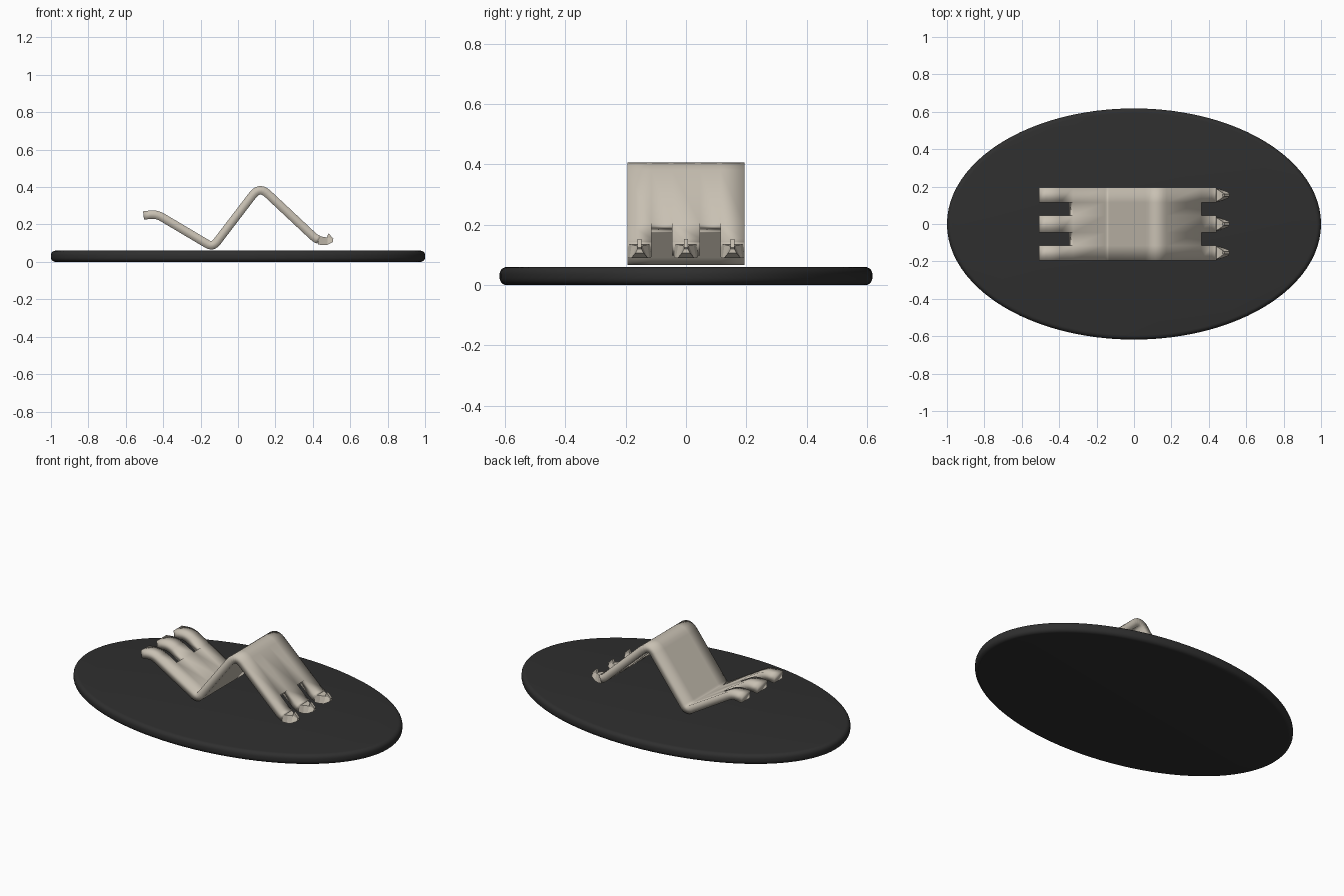
import bpy, bmesh, math
from mathutils import Vector

if "Cube" in bpy.data.objects:
    bpy.data.objects.remove(bpy.data.objects["Cube"])


def material(name, rgb):
    m = bpy.data.materials.new(name)
    m.diffuse_color = (*rgb, 1)
    m.use_nodes = True
    m.node_tree.nodes["Principled BSDF"].inputs["Base Color"].default_value = m.diffuse_color
    return m


DARK = material("charcoal", (0.028, 0.028, 0.028))
BEIGE = material("warm_beige", (0.58, 0.53, 0.45))


def add_object(name, bm, mat):
    bmesh.ops.recalc_face_normals(bm, faces=bm.faces)
    me = bpy.data.meshes.new(name)
    bm.to_mesh(me)
    bm.free()
    me.materials.append(mat)
    ob = bpy.data.objects.new(name, me)
    bpy.context.collection.objects.link(ob)
    return ob


def smooth(ob, angle):
    bpy.ops.object.select_all(action='DESELECT')
    ob.select_set(True)
    bpy.context.view_layer.objects.active = ob
    bpy.ops.object.shade_smooth_by_angle(angle=math.radians(angle))


# Oval base plate with a rounded rim
RX, RY, H, R = 1.0, 0.618, 0.06, 0.024
rim = []
for z0, a0 in ((R, -90), (H - R, 0)):
    for i in range(6):
        a = math.radians(a0 + 18 * i)
        rim.append((R * (1 - math.cos(a)), z0 + R * math.sin(a)))
N = 96
bm = bmesh.new()
rings = []
for inset, z in rim:
    rings.append([bm.verts.new(((RX - inset) * math.cos(t), (RY - inset) * math.sin(t), z))
                  for t in (2 * math.pi * k / N for k in range(N))])
for a, b in zip(rings, rings[1:]):
    for k in range(N):
        bm.faces.new((a[k], a[(k + 1) % N], b[(k + 1) % N], b[k]))
bm.faces.new(rings[0])
bm.faces.new(rings[-1])
smooth(add_object("oval_base", bm, DARK), 35)

# Centre line of the zigzag strip: x, z, rounding distance at each corner
corners = [(-0.505, 0.248, 0), (-0.435, 0.256, 0.035), (-0.135, 0.078, 0.035),
           (0.115, 0.405, 0.06), (0.43, 0.11, 0.04), (0.47, 0.115, 0)]
path = []
for i, (x, z, d) in enumerate(corners):
    p = Vector((x, z))
    if d == 0:
        path.append(p)
        continue
    a = p + (Vector(corners[i - 1][:2]) - p).normalized() * d
    b = p + (Vector(corners[i + 1][:2]) - p).normalized() * d
    for k in range(7):
        t = k / 6
        path.append(a * (1 - t) ** 2 + p * 2 * t * (1 - t) + b * t * t)

# Add stations where the slots between the fingers begin
SLOT_L, SLOT_R = -0.337, 0.345
stations = []
for a, b in zip(path, path[1:]):
    stations.append(a)
    for s in (SLOT_L, SLOT_R):
        if a.x < s < b.x:
            stations.append(a.lerp(b, (s - a.x) / (b.x - a.x)))
stations.append(path[-1])
stations = [p for p in stations if p.x < 0.44]

# Folded strip with three fingers at each end
ys = [-0.194, -0.115, -0.046, 0.046, 0.115, 0.194]
bm = bmesh.new()
grid = [[bm.verts.new((p.x, y, p.y)) for y in ys] for p in stations]
for i in range(len(stations) - 1):
    mid = (stations[i].x + stations[i + 1].x) / 2
    for j in range(5):
        if j % 2 and not SLOT_L < mid < SLOT_R:
            continue
        bm.faces.new((grid[i][j], grid[i + 1][j], grid[i + 1][j + 1], grid[i][j + 1]))
loose = [v for v in bm.verts if not v.link_faces]
bmesh.ops.delete(bm, geom=loose, context='VERTS')
strip = add_object("folded_strip", bm, BEIGE)
sol = strip.modifiers.new("thickness", 'SOLIDIFY')
sol.thickness = 0.045
sol.offset = 0
sol.use_even_offset = True
smooth(strip, 30)

# Pointed finger tips: a tapering block with a thin upturned hook
end_x = stations[-1].x - 0.005
sections = [(end_x, 0.040, 0.040, 0.093, 0.136), (0.455, 0.033, 0.026, 0.089, 0.134),
            (0.478, 0.026, 0.009, 0.091, 0.130), (0.508, 0.014, 0.004, 0.106, 0.124)]
hook = [(0.455, 0.095), (0.488, 0.096), (0.511, 0.124), (0.484, 0.152), (0.474, 0.130), (0.455, 0.134)]
for label, yc in (("near", -0.154), ("middle", 0.0), ("far", 0.154)):
    bm = bmesh.new()
    loops = [[bm.verts.new((x, yc + s * w, z)) for s, w, z in
              ((-1, wb, zb), (1, wb, zb), (1, wt, zt), (-1, wt, zt))]
             for x, wb, wt, zb, zt in sections]
    for a, b in zip(loops, loops[1:]):
        for k in range(4):
            bm.faces.new((a[k], a[(k + 1) % 4], b[(k + 1) % 4], b[k]))
    bm.faces.new(loops[0])
    bm.faces.new(loops[-1])
    add_object(label + "_finger_tip", bm, BEIGE)

    bm = bmesh.new()
    sides = [[bm.verts.new((x, yc + s * 0.007, z)) for x, z in hook] for s in (-1, 1)]
    n = len(hook)
    for k in range(n):
        bm.faces.new((sides[0][k], sides[0][(k + 1) % n], sides[1][(k + 1) % n], sides[1][k]))
    bm.faces.new(sides[0])
    bm.faces.new(sides[1])
    add_object(label + "_finger_hook", bm, BEIGE)
